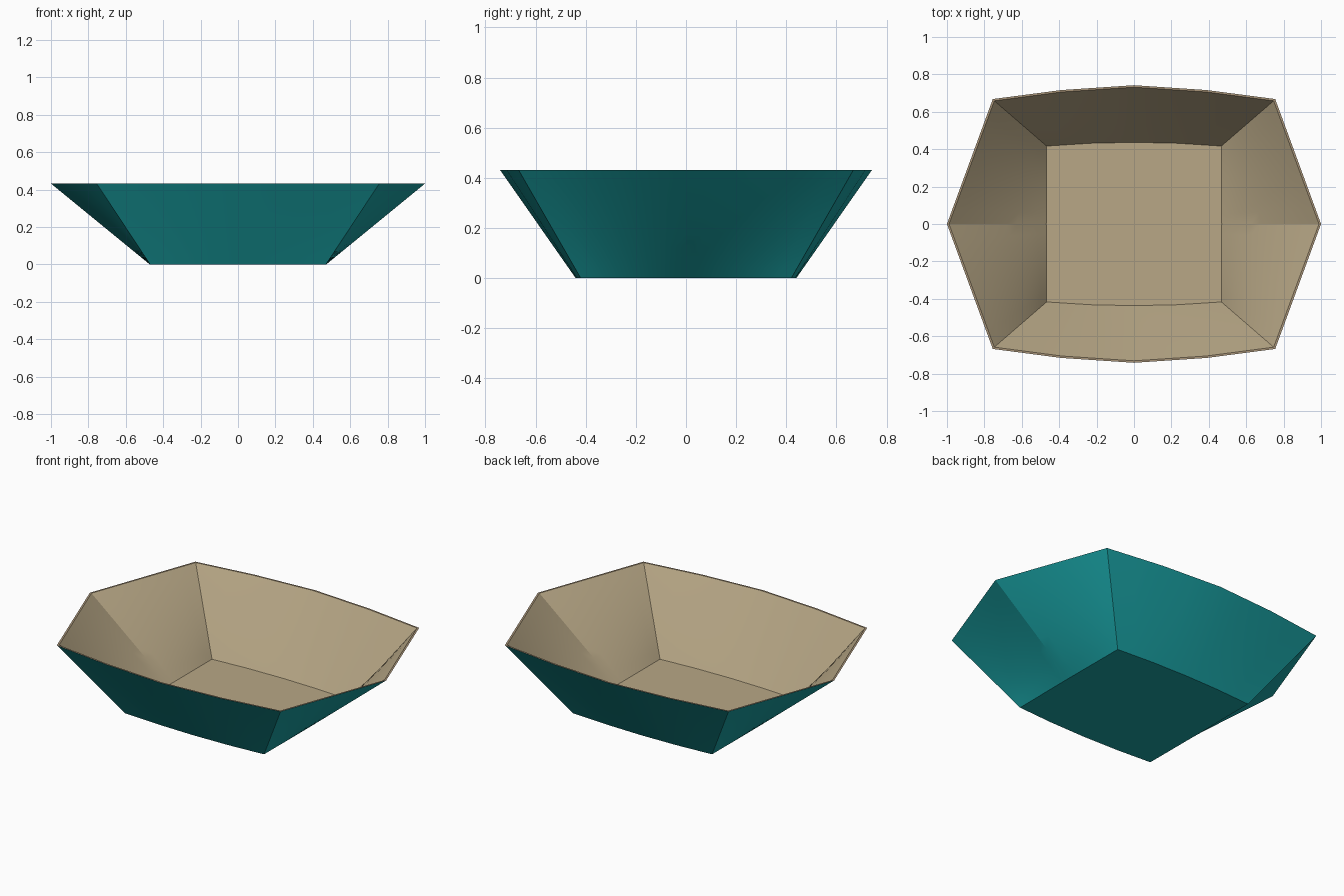
import bpy, bmesh, math

if "Cube" in bpy.data.objects:
    bpy.data.objects.remove(bpy.data.objects["Cube"])

H = 0.432
LEVELS = 10
# quarter outlines, from the side tip to the middle of the long side
RIM = [(1.0, 0.0), (0.755, 0.668), (0.39, 0.716), (0.0, 0.742)]
BASE = [(0.472, 0.0), (0.47, 0.42), (0.235, 0.435), (0.0, 0.44)]
STEPS = [8, 2, 2]


def outline(quarter):
    """Subdivide the quarter outline and mirror it into a full loop."""
    q = []
    for (a, b), n in zip(zip(quarter, quarter[1:]), STEPS):
        q += [(a[0] + (b[0] - a[0]) * i / n, a[1] + (b[1] - a[1]) * i / n) for i in range(n)]
    q.append(quarter[-1])
    half = q + [(-x, y) for x, y in reversed(q[:-1])]
    return half + [(x, -y) for x, y in reversed(half[1:-1])]


def inset(pts, d):
    return [(x * (1 - d), y * (1 - d * 1.3)) for x, y in pts]


def material(name, rgb):
    m = bpy.data.materials.new(name)
    m.diffuse_color = (*rgb, 1)
    m.use_nodes = True
    m.node_tree.nodes["Principled BSDF"].inputs["Base Color"].default_value = m.diffuse_color
    return m


def loft(name, sections, mat, floor=True, flip=False):
    """Skin a stack of matching (outline, z) loops."""
    bm = bmesh.new()
    loops = [[bm.verts.new((x, y, z)) for x, y in pts] for pts, z in sections]
    n = len(loops[0])
    for lo, hi in zip(loops, loops[1:]):
        for i in range(n):
            j = (i + 1) % n
            bm.faces.new((lo[i], lo[j], hi[j], hi[i]))
    if floor:
        bm.faces.new(loops[0][::-1])
    if flip:
        bmesh.ops.reverse_faces(bm, faces=bm.faces[:])
    me = bpy.data.meshes.new(name)
    bm.to_mesh(me)
    bm.free()
    ob = bpy.data.objects.new(name, me)
    bpy.context.collection.objects.link(ob)
    me.materials.append(mat)
    bpy.ops.object.select_all(action='DESELECT')
    ob.select_set(True)
    bpy.context.view_layer.objects.active = ob
    bpy.ops.object.shade_smooth_by_angle(angle=math.radians(12))
    return ob


def wall(top, bottom, z0, z1):
    out = []
    for k in range(LEVELS + 1):
        t = k / LEVELS
        pts = [(b[0] + (a[0] - b[0]) * t, b[1] + (a[1] - b[1]) * t) for a, b in zip(top, bottom)]
        out.append((pts, z0 + (z1 - z0) * t))
    return out


teal = material("teal_glaze", (0.01, 0.36, 0.37))
tan = material("tan_glaze", (0.48, 0.39, 0.24))
edge = material("rim_brown", (0.40, 0.30, 0.19))

rim, base = outline(RIM), outline(BASE)
rim_in = inset(rim, 0.011)

# outer shell, inner lining and the thin flat lip joining them
loft("bowl_outside", wall(rim, base, 0.0, H), teal)
loft("bowl_lining", wall(rim_in, inset(base, 0.006), 0.01, H), tan, flip=True)
loft("bowl_lip", [(rim, H), (rim_in, H)], edge, floor=False)
